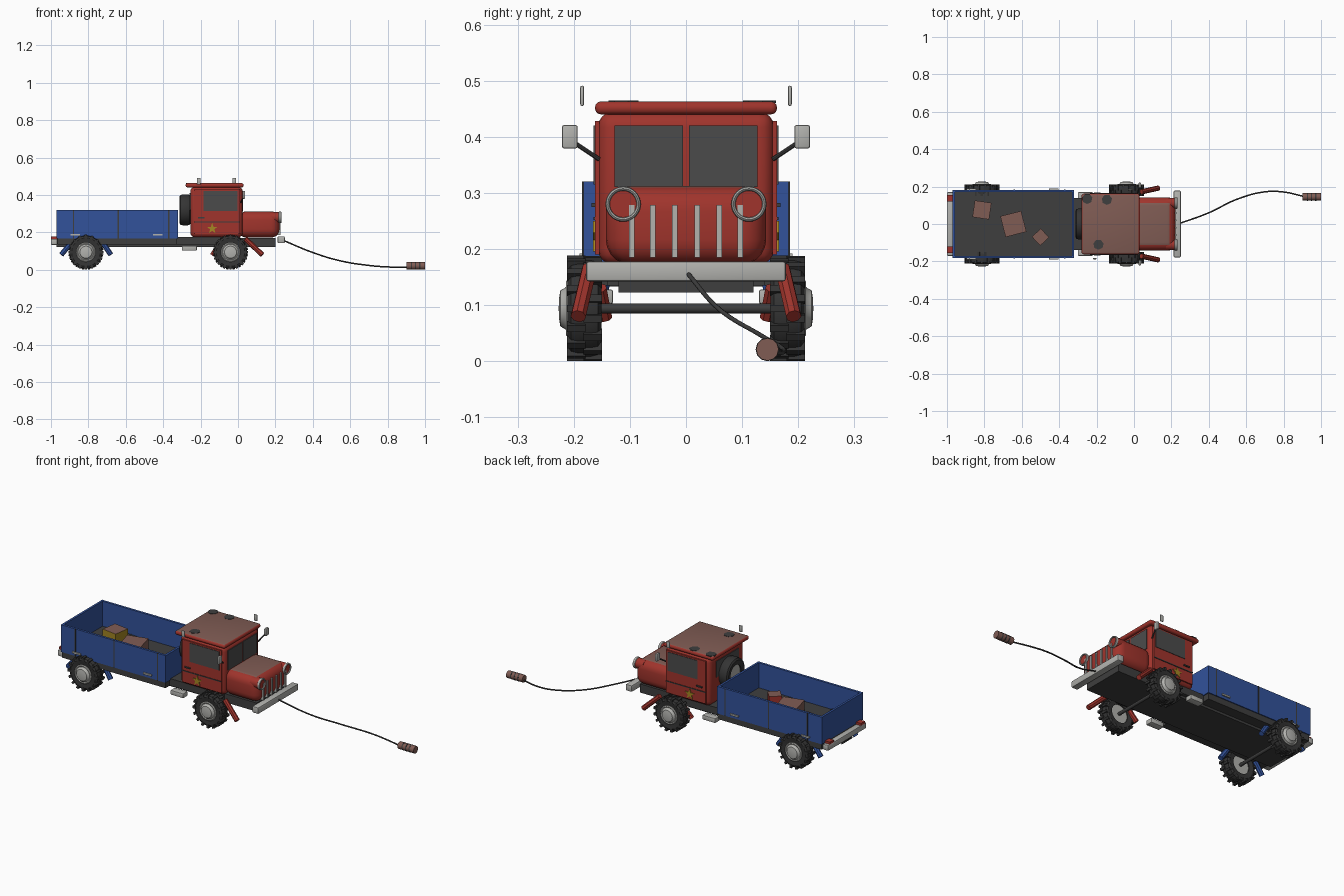
import bpy, bmesh, math
from mathutils import Vector, Matrix

if "Cube" in bpy.data.objects:
    bpy.data.objects.remove(bpy.data.objects["Cube"])


def mat(name, r, g, b):
    m = bpy.data.materials.new(name)
    m.diffuse_color = [((c / 255 + 0.055) / 1.055) ** 2.4 for c in (r, g, b)] + [1]
    m.use_nodes = True
    m.node_tree.nodes["Principled BSDF"].inputs["Base Color"].default_value = m.diffuse_color
    return m


RED = mat("red_paint", 160, 52, 44)
BLUE = mat("blue_paint", 50, 82, 155)
DARK = mat("dark_metal", 62, 62, 62)
TYRE = mat("tyre_rubber", 52, 52, 52)
GREY = mat("light_metal", 178, 178, 174)
GLASS = mat("window_grey", 75, 75, 75)
BROWN = mat("dusty_brown", 128, 92, 84)
GOLD = mat("gold", 165, 135, 35)


def finish(name, bm, mats, top=None):
    """Store a bmesh; faces pointing up above height top get the second material."""
    bmesh.ops.recalc_face_normals(bm, faces=bm.faces)
    for f in bm.faces:
        f.smooth = True
        if top is not None and f.normal.z > 0.9 and f.calc_center_median().z > top:
            f.material_index = 1
    me = bpy.data.meshes.new(name)
    bm.to_mesh(me)
    bm.free()
    me.set_sharp_from_angle(angle=math.radians(35))
    for m in mats:
        me.materials.append(m)
    ob = bpy.data.objects.new(name, me)
    bpy.context.collection.objects.link(ob)
    return ob


def add_box(bm, c, s, rot=Matrix()):
    m = Matrix.Translation(c) @ rot @ Matrix.Diagonal((*s, 1))
    bmesh.ops.create_cube(bm, size=1, matrix=m)


def box(name, x, y, z, mats, bevel=0, seg=2, top=None, spin=0):
    """Box given by its (min, max) ranges."""
    bm = bmesh.new()
    r = (x, y, z)
    add_box(bm, [sum(a) / 2 for a in r], [a[1] - a[0] for a in r], Matrix.Rotation(spin, 4, 'Z'))
    if bevel:
        bmesh.ops.bevel(bm, geom=bm.edges[:], offset=bevel, segments=seg, profile=0.5, affect='EDGES')
    return finish(name, bm, mats if isinstance(mats, list) else [mats], top)


def sides(name, x, y, z, m, **k):
    """Box on both sides of the truck."""
    box(name + "_right", x, (-y[1], -y[0]), z, m, **k)
    box(name + "_left", x, y, z, m, **k)


def rod(name, a, b, r, m, n=12):
    a, b = Vector(a), Vector(b)
    bm = bmesh.new()
    t = Matrix.Translation((a + b) / 2) @ (b - a).to_track_quat('Z', 'Y').to_matrix().to_4x4()
    bmesh.ops.create_cone(bm, cap_ends=True, segments=n, radius1=r, radius2=r, depth=(b - a).length, matrix=t)
    return finish(name, bm, [m])


def lathe(name, prof, centre, axis, m, n=32, closed=True):
    """Revolve (radius, distance) points around an axis direction."""
    bm = bmesh.new()
    vs = [bm.verts.new((r, 0, h)) for r, h in prof]
    pairs = list(zip(vs, vs[1:])) + ([(vs[-1], vs[0])] if closed else [])
    es = [bm.edges.new(p) for p in pairs]
    bmesh.ops.spin(bm, geom=vs + es, cent=(0, 0, 0), axis=(0, 0, 1), angle=2 * math.pi, steps=n)
    bmesh.ops.remove_doubles(bm, verts=bm.verts, dist=1e-5)
    t = Matrix.Translation(centre) @ Vector(axis).to_track_quat('Z', 'Y').to_matrix().to_4x4()
    bmesh.ops.transform(bm, matrix=t, verts=bm.verts)
    return finish(name, bm, [m])


# chassis, axles and bumpers
box("chassis", (-0.97, 0.2), (-0.12, 0.12), (0.122, 0.17), DARK)
box("bed_floor", (-0.965, -0.325), (-0.178, 0.178), (0.135, 0.18), DARK)
box("cab_floor", (-0.33, 0.0), (-0.14, 0.14), (0.135, 0.175), DARK)
box("front_bumper", (0.212, 0.25), (-0.178, 0.178), (0.142, 0.178), GREY, 0.005)
box("rear_bumper", (-1.0, -0.966), (-0.17, 0.17), (0.133, 0.165), GREY, 0.005)
sides("tail_light", (-1.0, -0.966), (0.12, 0.155), (0.165, 0.178), RED)
sides("step", (-0.30, -0.22), (0.13, 0.17), (0.102, 0.128), GREY, bevel=0.004)

# wheels with staggered tread blocks
tyre = [(0.05, -0.026), (0.076, -0.03), (0.086, -0.024), (0.089, -0.012), (0.089, 0.012),
        (0.086, 0.024), (0.076, 0.03), (0.05, 0.026)]
hub = [(0, -0.02), (0.052, -0.02), (0.052, 0.03), (0.047, 0.033), (0.042, 0.031), (0.037, 0.034),
       (0.032, 0.043), (0.02, 0.045), (0, 0.046)]
ZC = 0.094
for label, wx in (("front", -0.04), ("rear", -0.813)):
    rod(label + "_axle", (wx, -0.17, ZC), (wx, 0.17, ZC), 0.009, DARK)
    for side, s in (("right", -1), ("left", 1)):
        c = Vector((wx, s * 0.181, ZC))
        lathe(f"{label}_tyre_{side}", tyre, c, (0, s, 0), TYRE)
        lathe(f"{label}_hub_{side}", hub, c, (0, s, 0), GREY, closed=False)
        bm = bmesh.new()
        for i in range(32):
            rot = Matrix.Rotation(i * math.pi / 16, 4, 'Y')
            off = 0.015 * (1 if i % 2 else -1)
            add_box(bm, c + rot @ Vector((0, off, 0.084)), (0.013, 0.033, 0.02), rot)
        finish(f"{label}_tread_{side}", bm, [TYRE])

# mud flaps: start and end points, mirrored
flaps = [("front_fender", (0.04, 0.172, 0.165), (0.13, 0.192, 0.08), RED),
         ("front_flap", (-0.10, 0.155, 0.13), (-0.137, 0.145, 0.078), RED),
         ("rear_flap_a", (-0.72, 0.15, 0.14), (-0.68, 0.155, 0.08), BLUE),
         ("rear_flap_b", (-0.895, 0.15, 0.14), (-0.945, 0.155, 0.08), BLUE)]
for name, a, b, m in flaps:
    for side, s in (("right", -1), ("left", 1)):
        rod(f"{name}_{side}", (a[0], s * a[1], a[2]), (b[0], s * b[1], b[2]), 0.014, m, 8)

# cargo bed
sides("bed_wall", (-0.97, -0.32), (0.17, 0.183), (0.168, 0.32), BLUE)
for name, x in (("bed_tailgate", -0.97), ("bed_headboard", -0.332)):
    box(name, (x, x + 0.012), (-0.18, 0.18), (0.168, 0.32), BLUE)
for i, x in enumerate((-0.88, -0.64, -0.37)):
    sides(f"bed_strap_{i}", (x - 0.003, x + 0.003), (0.18, 0.185), (0.168, 0.32), DARK)
for i, x in enumerate((-0.87, -0.43)):
    sides(f"bed_latch_{i}", (x - 0.025, x + 0.025), (0.182, 0.19), (0.183, 0.192), GREY)

# crates, dusty on top
for name, x, y, s, h, spin, m in (("crate_gold", -0.813, 0.075, 0.09, 0.06, -0.15, GOLD),
                                  ("crate_brown", -0.645, 0.0, 0.115, 0.065, 0.25, BROWN),
                                  ("crate_red", -0.5, -0.07, 0.065, 0.05, 0.75, RED)):
    box(name, (x - s / 2, x + s / 2), (y - s / 2, y + s / 2), (0.178, 0.18 + h), [m, BROWN], top=0.2, spin=spin)

# cab, roof and hood
box("cab", (-0.255, 0.025), (-0.157, 0.157), (0.172, 0.445), RED, 0.028, 4)
box("roof", (-0.28, 0.03), (-0.162, 0.162), (0.44, 0.463), [RED, BROWN], 0.01, 3, top=0.455)
box("hood", (0.0, 0.222), (-0.143, 0.143), (0.172, 0.312), [RED, BROWN], 0.045, 5, top=0.3)
for i, (x, y) in enumerate(((-0.25, 0.135), (-0.145, 0.13), (-0.19, -0.11))):
    rod(f"roof_patch_{i}", (x, y, 0.46), (x, y, 0.4645), 0.028, DARK, 7)

# windows and doors
for s in (-1, 1):
    y = (0.005, 0.127) if s > 0 else (-0.127, -0.005)
    box("windshield", (0.02, 0.028), y, (0.31, 0.42), GLASS)
box("rear_window", (-0.258, -0.25), (-0.1, 0.1), (0.32, 0.41), GLASS)
sides("door", (-0.235, 0.01), (0.154, 0.162), (0.19, 0.428), RED)
sides("door_window", (-0.185, -0.002), (0.16, 0.1645), (0.315, 0.42), GLASS)
sides("door_trim", (-0.235, 0.01), (0.16, 0.165), (0.252, 0.257), DARK)
sides("door_handle", (-0.215, -0.18), (0.16, 0.168), (0.275, 0.282), DARK)
for side, s in (("right", -1), ("left", 1)):
    bm = bmesh.new()
    pts = []
    for i in range(10):
        r, a = (0.03 if i % 2 == 0 else 0.012), math.pi / 2 + i * math.pi / 5
        pts.append(bm.verts.new((-0.138 + r * math.cos(a), s * 0.16, 0.22 + r * math.sin(a))))
    f = bm.faces.new(pts)
    ext = bmesh.ops.extrude_face_region(bm, geom=[f])["geom"]
    bmesh.ops.translate(bm, vec=(0, s * 0.006, 0), verts=[v for v in ext if isinstance(v, bmesh.types.BMVert)])
    finish("door_star_" + side, bm, [GOLD])

    # mirrors, headlights
    rod("mirror_arm_" + side, (0.015, s * 0.155, 0.36), (0.03, s * 0.2, 0.39), 0.004, DARK, 8)
    box("mirror_" + side, (0.025, 0.038), (s * 0.207 - 0.014, s * 0.207 + 0.014), (0.379, 0.421), GREY, 0.004)
    rod("headlight_" + side, (0.17, s * 0.112, 0.28), (0.226, s * 0.112, 0.28), 0.028, RED, 24)
    ring = [(0.0275 + 0.004 * math.cos(a), 0.008 * math.sin(a)) for a in [i * math.pi / 4 for i in range(8)]]
    lathe("headlight_ring_" + side, ring, (0.225, s * 0.112, 0.28), (1, 0, 0), GREY)

# grille bars
for i, y in enumerate((-0.097, -0.059, -0.02, 0.02, 0.059, 0.097)):
    box(f"grille_bar_{i}", (0.2, 0.228), (y - 0.005, y + 0.005), (0.185, 0.278), GREY)

# small marker plates beside the roof
for i, (x, y) in enumerate(((-0.21, -0.185), (-0.02, 0.185))):
    box(f"roof_marker_{i}", (x - 0.01, x + 0.01), (y - 0.0035, y + 0.0035), (0.455, 0.491), GREY, 0.003)

# spare wheel behind the cab
lathe("spare_tyre", [(r * 0.93, h) for r, h in tyre], (-0.283, 0, 0.32), (1, 0, 0), TYRE)
rod("spare_hub", (-0.302, 0, 0.32), (-0.25, 0, 0.32), 0.05, GREY, 24)

# cable and its plug
cu = bpy.data.curves.new("cable", 'CURVE')
cu.dimensions = '3D'
cu.bevel_depth, cu.bevel_resolution = 0.004, 2
path = [(0.235, 0, 0.16), (0.4, 0.06, 0.092), (0.55, 0.132, 0.047), (0.7, 0.172, 0.023),
        (0.8, 0.171, 0.015), (0.91, 0.147, 0.014)]
sp = cu.splines.new('BEZIER')
sp.bezier_points.add(len(path) - 1)
for p, co in zip(sp.bezier_points, path):
    p.co = co
    p.handle_left_type = p.handle_right_type = 'AUTO'
cu.materials.append(DARK)
bpy.context.collection.objects.link(bpy.data.objects.new("cable", cu))
rod("plug", (0.9, 0.145, 0.021), (1.0, 0.145, 0.021), 0.02, BROWN, 12)
for i in range(3):
    x = 0.925 + i * 0.022
    rod(f"plug_rib_{i}", (x, 0.145, 0.021), (x + 0.006, 0.145, 0.021), 0.021, DARK, 12)
